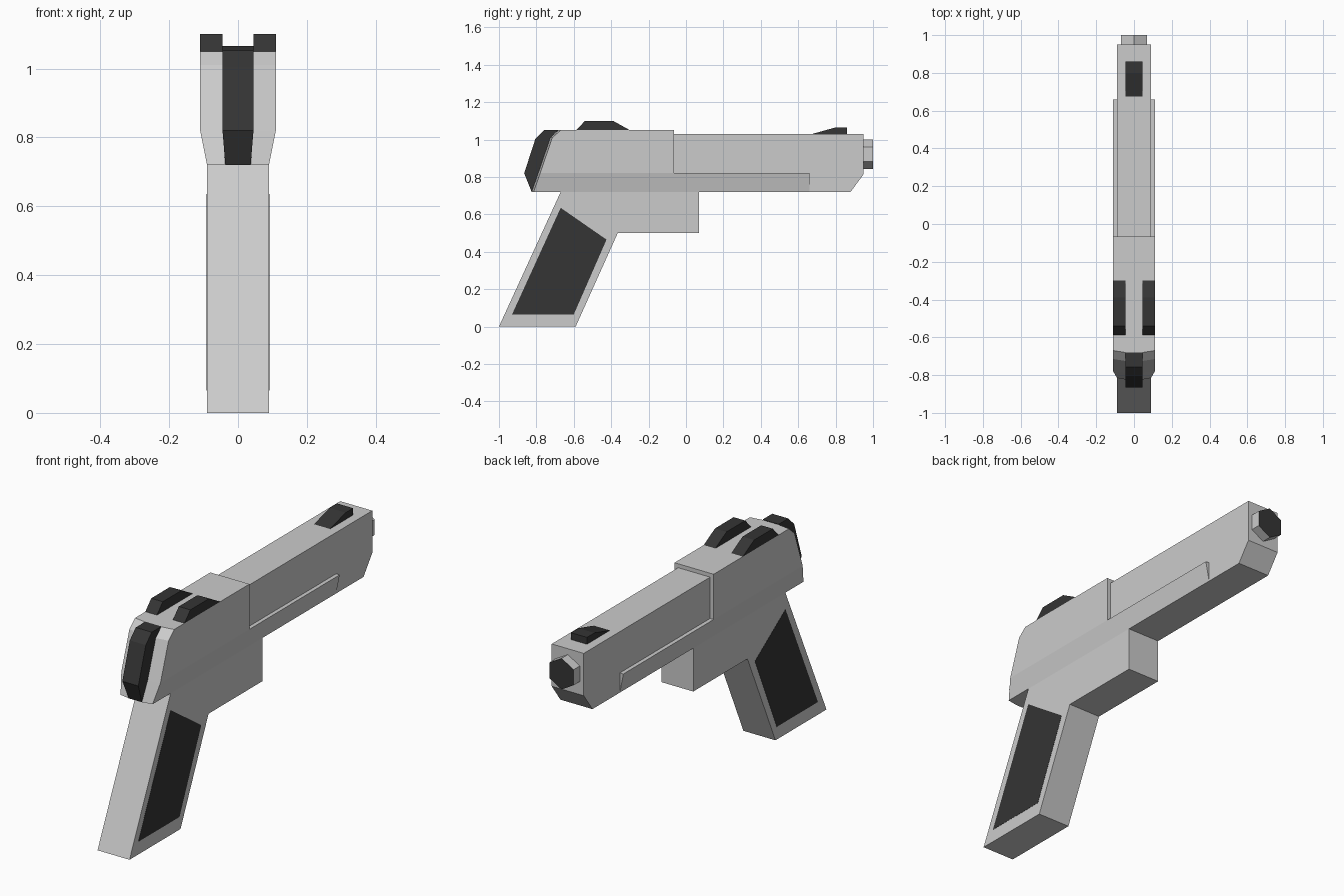
import bpy, bmesh, math

if "Cube" in bpy.data.objects:
    bpy.data.objects.remove(bpy.data.objects["Cube"])

black = bpy.data.materials.new("black")
black.diffuse_color = (0.035, 0.035, 0.035, 1)
black.use_nodes = True
black.node_tree.nodes["Principled BSDF"].inputs["Base Color"].default_value = black.diffuse_color


def loft(name, profile, stations, place=None, caps=None, mat=None):
    """Sweep a (y, z) profile across x stations; place() may adjust each point."""
    place = place or (lambda x, y, z: (x, y, z))
    bm = bmesh.new()
    rings = [[bm.verts.new(place(x, y, z)) for y, z in profile] for x in stations]
    n = len(profile)
    for a, b in zip(rings, rings[1:]):
        for i in range(n):
            j = (i + 1) % n
            bm.faces.new((a[i], a[j], b[j], b[i]))
    for ring in (rings[0], rings[-1]):
        for cap in caps or [range(n)]:
            bm.faces.new([ring[i] for i in cap])
    bmesh.ops.recalc_face_normals(bm, faces=bm.faces)
    mesh = bpy.data.meshes.new(name)
    bm.to_mesh(mesh)
    bm.free()
    obj = bpy.data.objects.new(name, mesh)
    bpy.context.collection.objects.link(obj)
    if mat:
        mesh.materials.append(mat)
    return obj


def taper(x, y, z):
    """Lower edge narrows from 0.11 to 0.09."""
    return (x * 0.09 / 0.11 if z < 0.75 else x, y, z)


def bowed(x, y, z):
    """Tapered, with the middle of the rear face bulging backwards."""
    return taper(x, y - (0.01 if y < -0.6 and abs(x) < 0.1 else 0), z)


# Grip and the solid block in front of it
loft("grip_frame", [(-1, 0), (-0.59, 0), (-0.365, 0.5), (0.07, 0.5),
                    (0.07, 0.72), (-0.67, 0.72)], (-0.09, 0.09))

# Dark panels on both sides of the grip
panel = [(-0.93, 0.065), (-0.6, 0.065), (-0.425, 0.465), (-0.67, 0.635)]
for side, s in (("left", -1), ("right", 1)):
    loft("grip_panel_" + side, panel, (s * 0.085, s * 0.091), mat=black)

# Wide rear housing with side rails running forward
loft("rear_housing", [(-0.815, 0.72), (0.66, 0.72), (0.66, 0.82), (-0.065, 0.82),
                      (-0.065, 1.05), (-0.67, 1.05), (-0.715, 1.01), (-0.78, 0.82)],
     (-0.11, -0.045, 0.045, 0.11), bowed,
     caps=[(0, 1, 2, 3, 7), (3, 4, 5, 6, 7)])

# Narrow front slide
loft("front_slide", [(-0.1, 0.72), (0.88, 0.72), (0.95, 0.815), (0.95, 1.03),
                     (-0.1, 1.03)], (-0.09, 0.09))

# Dark strip down the back
loft("back_strip", [(-0.825, 0.72), (-0.865, 0.82), (-0.805, 1.005), (-0.757, 1.052),
                    (-0.68, 1.052), (-0.725, 1.01), (-0.785, 0.82)],
     (-0.045, 0.045), taper, mat=black)

# Sights
loft("front_sight", [(0.675, 1.03), (0.8, 1.065), (0.86, 1.065), (0.86, 1.03)],
     (-0.045, 0.045), mat=black)
for side, s in (("left", -1), ("right", 1)):
    loft("rear_sight_" + side, [(-0.587, 1.05), (-0.54, 1.1), (-0.39, 1.1), (-0.3, 1.05)],
         (s * 0.045, s * 0.11), mat=black)

# Hexagonal muzzle with a dark end face
bpy.ops.mesh.primitive_cylinder_add(vertices=6, radius=0.079, depth=0.1,
                                    location=(0, 0.95, 0.921),
                                    rotation=(math.pi / 2, 0, 0))
muzzle = bpy.context.object
muzzle.name = "muzzle"
grey = bpy.data.materials.new("grey")
grey.diffuse_color = (0.8, 0.8, 0.8, 1)
grey.use_nodes = True
grey.node_tree.nodes["Principled BSDF"].inputs["Base Color"].default_value = grey.diffuse_color
muzzle.data.materials.append(grey)
muzzle.data.materials.append(black)
for face in muzzle.data.polygons:
    if face.normal.z < -0.9:
        face.material_index = 1
